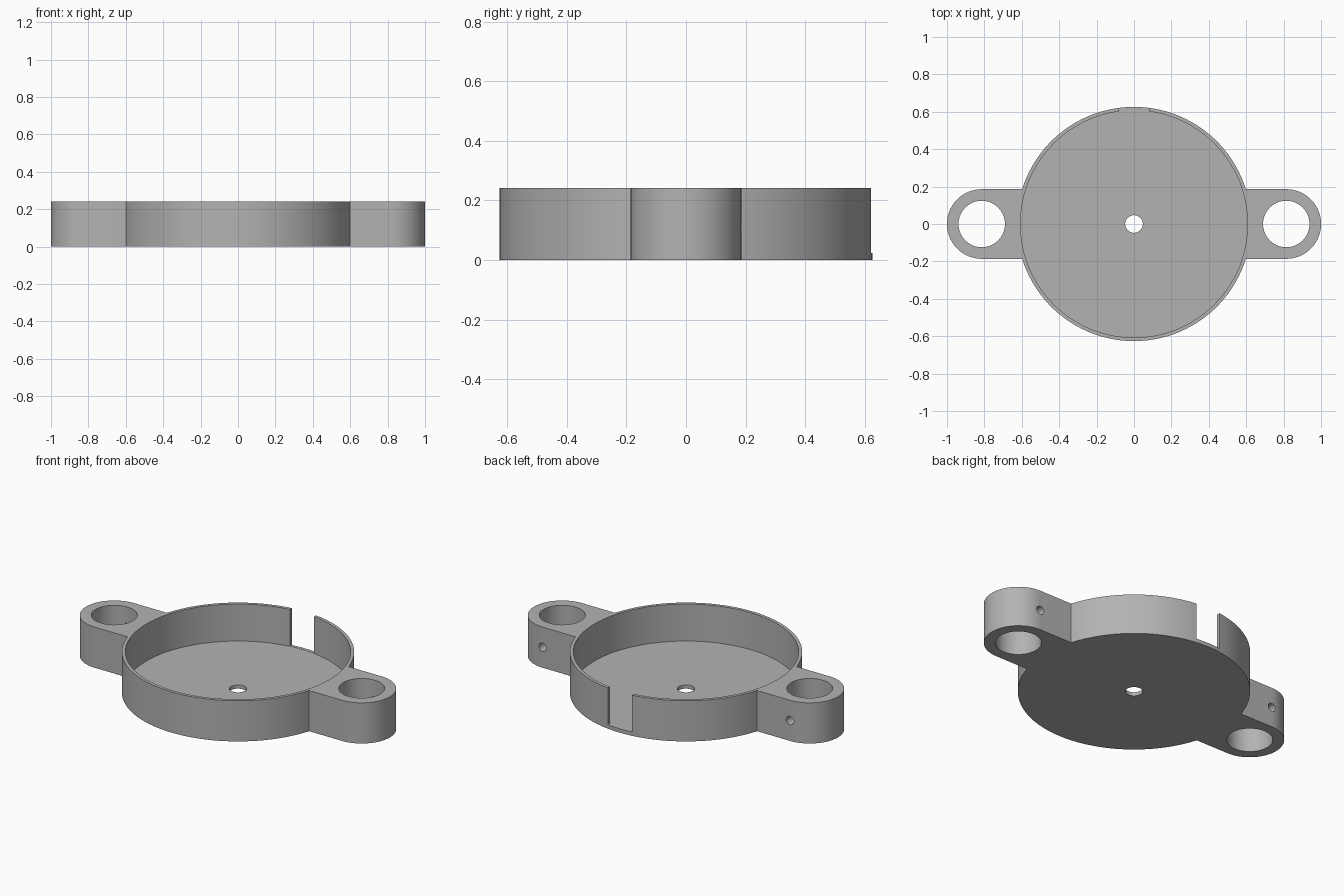
import bpy
import math

HEIGHT, FLOOR = 0.242, 0.022
OUTER, INNER = 0.626, 0.607
EAR_X, EAR_R, EAR_HOLE = 0.814, 0.186, 0.124
OVER = 0.1  # how far cutters pass through a surface

default = bpy.data.objects.get("Cube")
if default:
    bpy.data.objects.remove(default, do_unlink=True)

grey = bpy.data.materials.new("light_grey")
grey.use_nodes = True
colour = (0.45, 0.45, 0.45, 1)
grey.diffuse_color = colour
grey.node_tree.nodes["Principled BSDF"].inputs["Base Color"].default_value = colour


def finish(name):
    obj = bpy.context.object
    obj.name = name
    bpy.ops.object.transform_apply(location=True, rotation=True, scale=True)
    obj.data.materials.append(grey)
    return obj


def cylinder(name, radius, x, z0, z1, sides=128):
    bpy.ops.mesh.primitive_cylinder_add(vertices=sides, radius=radius, depth=z1 - z0,
                                        location=(x, 0, (z0 + z1) / 2))
    return finish(name)


def box(name, size, centre):
    bpy.ops.mesh.primitive_cube_add(size=1, location=centre)
    bpy.context.object.scale = size
    return finish(name)


def combine(target, tool, operation):
    mod = target.modifiers.new(operation, 'BOOLEAN')
    mod.operation, mod.solver, mod.object = operation, 'EXACT', tool
    bpy.context.view_layer.objects.active = target
    bpy.ops.object.modifier_apply(modifier=mod.name)
    bpy.data.objects.remove(tool, do_unlink=True)


# Round body with a mounting ear on each side
tray = cylinder("round_tray_with_ears", OUTER, 0, 0, HEIGHT, 192)
for side in (-1, 1):
    inner_end = 0.45
    neck = box("ear_neck", (EAR_X - inner_end, 2 * EAR_R, HEIGHT),
               (side * (EAR_X + inner_end) / 2, 0, HEIGHT / 2))
    combine(neck, cylinder("ear_end", EAR_R, side * EAR_X, 0, HEIGHT), 'UNION')
    combine(tray, neck, 'UNION')

# Hollow inside and centre hole
combine(tray, cylinder("hollow", INNER, 0, FLOOR, HEIGHT + OVER, 192), 'DIFFERENCE')
combine(tray, cylinder("centre_hole", 0.047, 0, -OVER, OVER, 64), 'DIFFERENCE')

# Ear holes, each with a small screw hole from the back
for side in (-1, 1):
    combine(tray, cylinder("ear_hole", EAR_HOLE, side * EAR_X, -OVER, HEIGHT + OVER), 'DIFFERENCE')
    bpy.ops.mesh.primitive_cylinder_add(vertices=32, radius=0.025, depth=0.2,
                                        location=(side * EAR_X, 0.19, HEIGHT / 2),
                                        rotation=(math.pi / 2, 0, 0))
    combine(tray, finish("screw_hole"), 'DIFFERENCE')

# Notch through the back wall
combine(tray, box("notch", (0.16, 0.2, HEIGHT), (0, OUTER, FLOOR + 0.001 + HEIGHT / 2)), 'DIFFERENCE')

bpy.ops.object.select_all(action='DESELECT')
tray.select_set(True)
bpy.context.view_layer.objects.active = tray
bpy.ops.object.shade_smooth_by_angle(angle=math.radians(30))
